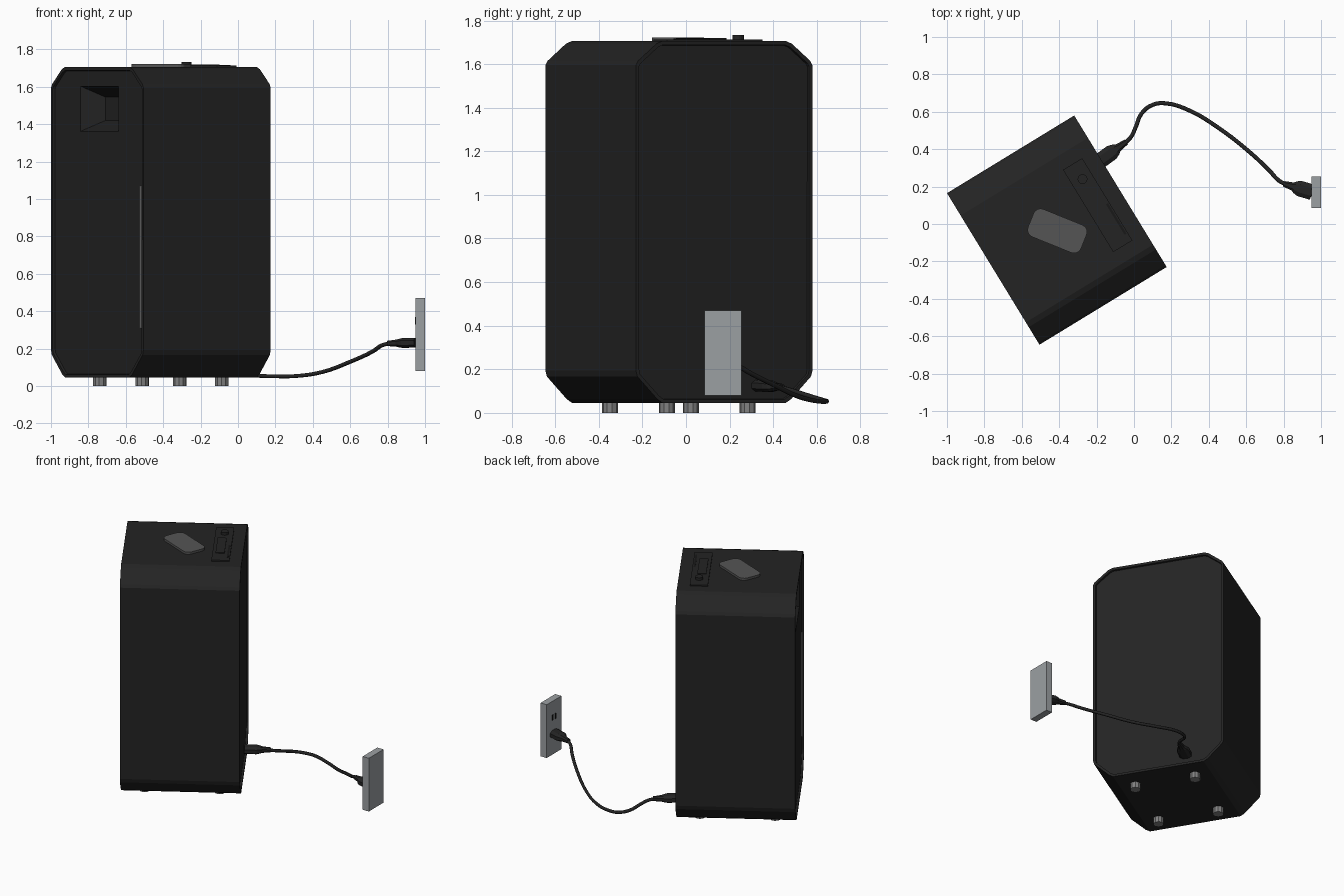
import bpy, bmesh, math
from mathutils import Matrix, Vector

if "Cube" in bpy.data.objects:
    bpy.data.objects.remove(bpy.data.objects["Cube"])


def mat(name, c):
    m = bpy.data.materials.new(name)
    m.diffuse_color = (*c, 1)
    m.use_nodes = True
    m.node_tree.nodes["Principled BSDF"].inputs["Base Color"].default_value = m.diffuse_color
    return m


BLACK = mat("black plastic", (0.017, 0.017, 0.017))
DARK = mat("deep black", (0.009, 0.009, 0.009))
CARD = mat("card grey", (0.09, 0.09, 0.09))
METAL = mat("foot metal", (0.22, 0.22, 0.22))
WALL = mat("wall plate grey", (0.33, 0.35, 0.365))
LIGHT = mat("light strip", (0.5, 0.5, 0.5))

# Cabinet frame: local x points to the cabinet's back, local y along its width
FRAME = Matrix.Translation((-0.4125, -0.0325, 0)) @ Matrix.Rotation(math.radians(31.4), 4, 'Z')
HU, HV, Z0, Z1 = 0.3985, 0.4745, 0.045, 1.705


def finish(name, bm, material, frame=FRAME):
    bmesh.ops.recalc_face_normals(bm, faces=bm.faces[:])
    me = bpy.data.meshes.new(name)
    bm.to_mesh(me)
    bm.free()
    ob = bpy.data.objects.new(name, me)
    bpy.context.collection.objects.link(ob)
    me.materials.append(material)
    ob.matrix_world = frame
    return ob


def box(name, c, s, material, frame=FRAME):
    bm = bmesh.new()
    bmesh.ops.create_cube(bm, size=1, matrix=Matrix.Translation(c) @ Matrix.Diagonal((*s, 1)))
    return finish(name, bm, material, frame)


def cylinder(name, c, r, h, n, material):
    bm = bmesh.new()
    bmesh.ops.create_cone(bm, cap_ends=True, segments=n, radius1=r, radius2=r, depth=h,
                          matrix=Matrix.Translation(c))
    return finish(name, bm, material)


def loft(name, rings, material, frame=FRAME):
    bm = bmesh.new()
    loops = [[bm.verts.new(p) for p in r] for r in rings]
    n = len(loops[0])
    for a, b in zip(loops, loops[1:]):
        for i in range(n):
            bm.faces.new((a[i], a[(i + 1) % n], b[(i + 1) % n], b[i]))
    bm.faces.new(loops[0])
    bm.faces.new(loops[-1])
    return finish(name, bm, material, frame)


# Cabinet: chamfered outline extruded front to back, both ends with a sunken panel
half = [(HV - 0.145, Z0), (HV - 0.115, Z0 + 0.018), (HV - 0.008, Z0 + 0.122), (HV, Z0 + 0.15),
        (HV, Z1 - 0.11), (HV - 0.012, Z1 - 0.09), (HV - 0.11, Z1 - 0.012), (HV - 0.14, Z1)]
outline = half + [(-v, z) for v, z in reversed(half)]
cabinet = loft("cabinet", [[(u, v, z) for v, z in outline] for u in (-HU, HU)], BLACK)
bm = bmesh.new()
bm.from_mesh(cabinet.data)
ends = [f for f in bm.faces if abs(f.normal.x) > 0.9]
bmesh.ops.inset_individual(bm, faces=ends, thickness=0.018, depth=0)
bmesh.ops.inset_individual(bm, faces=ends, thickness=0.002, depth=-0.014)
bm.to_mesh(cabinet.data)
bm.free()

# Tapered hand recess high on the front
def rect(u, v, z0, z1):
    return [(u, -v, z0), (u, v, z0), (u, v, z1), (u, -v, z1)]


cutter = loft("recess_cutter", [rect(-HU - 0.02, 0.21, 1.346, 1.619),
                                rect(-HU + 0.135, 0.137, 1.42, 1.545)], BLACK)
cutter.hide_render = True
mod = cabinet.modifiers.new("recess", 'BOOLEAN')
mod.operation = 'DIFFERENCE'
mod.solver = 'EXACT'
mod.object = cutter
bpy.context.view_layer.update()
bpy.context.view_layer.objects.active = cabinet
bpy.ops.object.modifier_apply(modifier="recess")
bpy.data.objects.remove(cutter)

# Narrow light strip beside the front rim
box("front_strip", (-HU + 0.012, -0.424, 0.69), (0.008, 0.01, 0.76), LIGHT)

# Feet
for u in (-0.25, 0.25):
    for v in (-0.217, 0.217):
        cylinder("foot", (u, v, 0.025), 0.037, 0.05, 10, METAL)

# Control panel on top, with display, slot and button
box("control_panel", (0.256, 0, Z1 + 0.003), (0.12, 0.515, 0.012), BLACK)
box("control_display", (0.247, -0.031, Z1 + 0.01), (0.06, 0.235, 0.008), BLACK)
box("control_slot", (0.302, -0.115, Z1 + 0.0095), (0.012, 0.19, 0.004), DARK)
cylinder("control_button", (0.259, 0.161, Z1 + 0.015), 0.026, 0.026, 16, BLACK)

# Rounded card lying on top
pts = []
for k, (sx, sy) in enumerate(((1, 1), (-1, 1), (-1, -1), (1, -1))):
    for j in range(5):
        a = math.pi / 2 * (k + j / 4)
        pts.append((sx * 0.113 + 0.04 * math.cos(a), sy * 0.04 + 0.04 * math.sin(a)))
loft("card", [[(x, y, z) for x, y in pts] for z in (0, 0.016)], CARD,
     Matrix.Translation((-0.41, -0.037, Z1)) @ Matrix.Rotation(math.radians(-22), 4, 'Z'))

# Wall outlet plate with one free socket
I = Matrix.Identity(4)
box("outlet_plate", (0.975, 0.17, 0.275), (0.05, 0.17, 0.39), WALL, I)
for dy in (-0.017, 0.017):
    box("outlet_slot", (0.949, 0.17 + dy, 0.35), (0.004, 0.012, 0.04), DARK, I)


# Tapered plugs: octagonal sections along the line from base to tip
def plug(name, base, tip, sections):
    base, d = Vector(base), Vector(tip) - Vector(base)
    side = Vector((-d.y, d.x, 0)).normalized()
    up = d.normalized().cross(side)
    rings = []
    for t, w, h in sections:
        rings.append([base + d * t + side * (x * w) + up * (z * h) for x, z in
                      ((1, .5), (.5, 1), (-.5, 1), (-1, .5), (-1, -.5), (-.5, -1), (.5, -1), (1, -.5))])
    loft(name, rings, BLACK, I)


SECTIONS = [(0, .042, .026), (.45, .042, .026), (.6, .032, .022), (.68, .022, .019), (1, .015, .014)]
plug("cabinet_plug", (-0.185, 0.335, 0.125), (-0.04, 0.44, 0.118), SECTIONS)
plug("wall_plug", (0.952, 0.17, 0.232), (0.80, 0.215, 0.228), SECTIONS)

# Power cable
path = [(-0.06, .425, .119), (-0.02, .46, .11), (0.01, .52, .092), (.04, .59, .07), (.1, .637, .056),
        (.17, .645, .053), (.3, .605, .053), (.45, .515, .075), (.6, .4, .13),
        (.72, .29, .185), (.775, .232, .22), (.82, .208, .228)]
cu = bpy.data.curves.new("power_cable", 'CURVE')
cu.dimensions = '3D'
cu.bevel_depth = 0.011
cu.bevel_resolution = 1
cu.resolution_u = 4
cu.use_fill_caps = True
sp = cu.splines.new('BEZIER')
sp.bezier_points.add(len(path) - 1)
for p, co in zip(sp.bezier_points, path):
    p.co = co
    p.handle_left_type = p.handle_right_type = 'AUTO'
cu.materials.append(BLACK)
bpy.context.collection.objects.link(bpy.data.objects.new("power_cable", cu))
